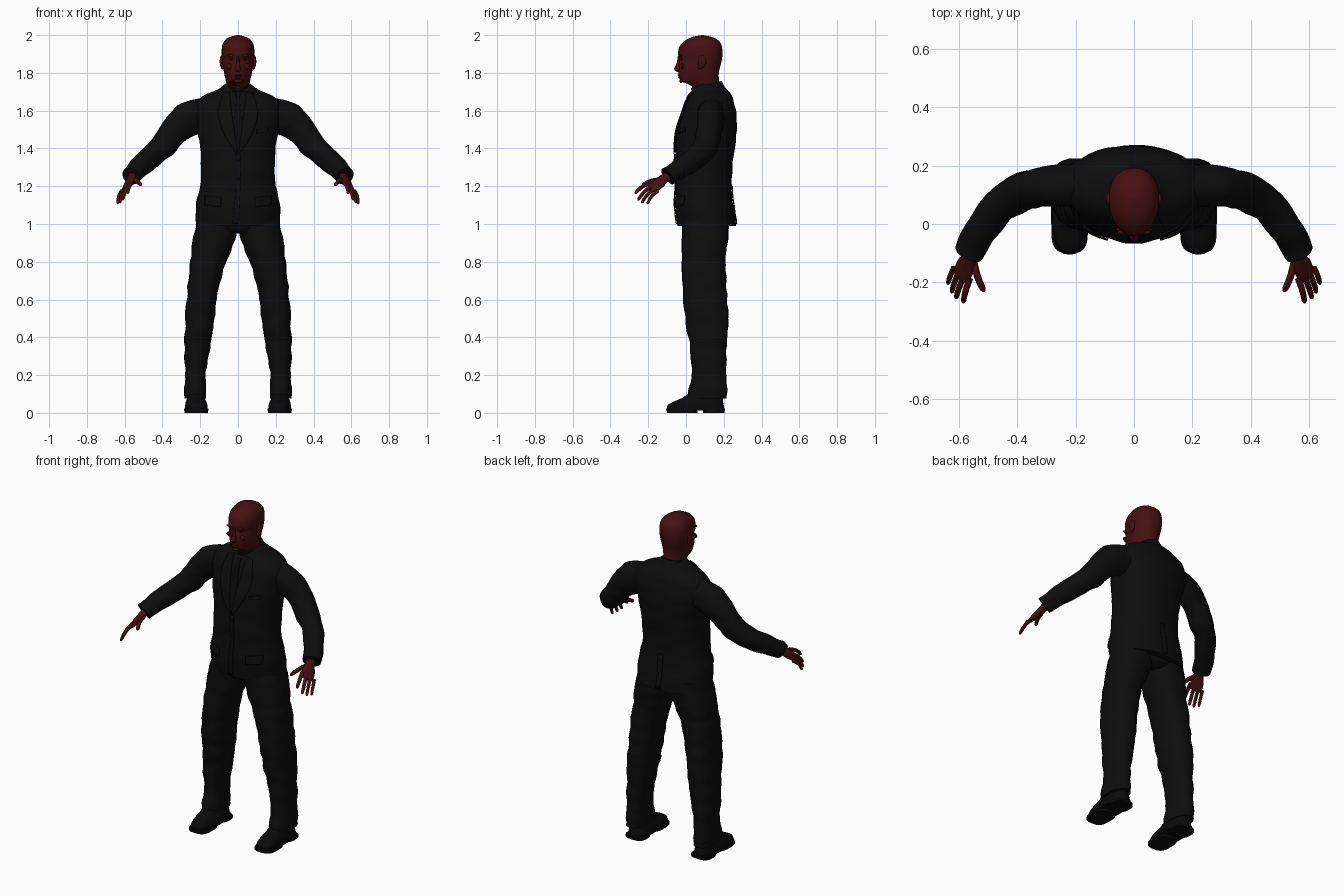
import bpy, bmesh, math
from mathutils import Vector, noise

cube = bpy.data.objects.get("Cube")
if cube:
    bpy.data.objects.remove(cube, do_unlink=True)


def material(name, r, g, b):
    m = bpy.data.materials.new(name)
    m.use_nodes = True
    m.diffuse_color = (r, g, b, 1)
    bsdf = m.node_tree.nodes["Principled BSDF"]
    bsdf.inputs["Base Color"].default_value = (r, g, b, 1)
    bsdf.inputs["Roughness"].default_value = 0.8
    return m


SKIN = material("dark red skin", .06, .005, .006)
EYE = material("dark eye", .012, .002, .002)
SUIT = material("black suit", .004, .004, .004)
SHOE = material("black leather", .003, .003, .003)


def finish(name, bm, mat, mirror=False, angle=50):
    bmesh.ops.recalc_face_normals(bm, faces=bm.faces)
    mesh = bpy.data.meshes.new(name)
    bm.to_mesh(mesh)
    bm.free()
    mesh.materials.append(mat)
    mesh.shade_smooth()
    mesh.set_sharp_from_angle(angle=math.radians(angle))
    obj = bpy.data.objects.new(name, mesh)
    bpy.context.collection.objects.link(obj)
    if mirror:
        obj.modifiers.new("Mirror", 'MIRROR').use_mirror_merge = False
    return obj


def smooth_rows(rows, steps):
    """Catmull-Rom interpolation of any rows of numbers."""
    out = []
    for i in range(len(rows) - 1):
        quad = [rows[max(i - 1, 0)], rows[i], rows[i + 1], rows[min(i + 2, len(rows) - 1)]]
        for k in range(steps):
            t = k / steps
            out.append([b + t / 2 * (c - a + t * (2*a - 5*b + 4*c - d + t * (3*(b - c) + d - a)))
                        for a, b, c, d in zip(*quad)])
    return out + [list(rows[-1])]


def loft(name, rows, mat, side=None, power=1, taper=0, fold=0, mirror=False,
         segs=32, steps=5):
    """Skin rings of (x, y, z, half width, half depth); level rings unless side is given."""
    rows = smooth_rows(rows, steps)
    bm = bmesh.new()
    rings = []
    for i, (x, y, z, a, b) in enumerate(rows):
        u, v = Vector((1, 0, 0)), Vector((0, 1, 0))
        if side:
            t = (Vector(rows[min(i + 1, len(rows) - 1)][:3]) - Vector(rows[max(i - 1, 0)][:3])).normalized()
            u = Vector(side)
            u = (u - t * u.dot(t)).normalized()
            v = t.cross(u)
        ring = []
        for k in range(segs):
            w = math.tau * k / segs
            c, s = math.cos(w), math.sin(w)
            px = math.copysign(abs(c) ** power, c) * (1 + taper * s) * max(a, .001)
            py = math.copysign(abs(s) ** power, s) * max(b, .001)
            p = Vector((x, y, z)) + u * px + v * py
            if fold:
                p += (u * c + v * s) * fold * noise.noise(Vector((p.x * 9, p.y * 9, p.z * 20)))
            ring.append(bm.verts.new(p))
        rings.append(ring)
    for lo, hi in zip(rings, rings[1:]):
        for k in range(segs):
            n = (k + 1) % segs
            bm.faces.new((lo[k], lo[n], hi[n], hi[k]))
    bm.faces.new(rings[0])
    bm.faces.new(rings[-1])
    return finish(name, bm, mat, mirror)


def box_rows(rows):
    """Rows of (z, x min, x max, y front, y back) as level rings."""
    return [((p + q) / 2, (f + r) / 2, z, (q - p) / 2, (r - f) / 2) for z, p, q, f, r in rows]


def even_rows(rows):
    return box_rows([(z, -w, w, f, r) for z, w, f, r in rows])


def ball(name, at, size, mat, mirror=False):
    bm = bmesh.new()
    bmesh.ops.create_uvsphere(bm, u_segments=20, v_segments=12, radius=1)
    for v in bm.verts:
        v.co = Vector(at) + Vector(size) * Vector((1, 1, 1)).dot((0, 0, 0)) + Vector(
            [c * s for c, s in zip(v.co, size)])
    return finish(name, bm, mat, mirror)


def surface_y(obj, x, z, facing=-1):
    hit, loc, _, _ = obj.ray_cast((x, facing, z), (0, -facing, 0))
    return loc.y if hit else None


def plate(name, left, right, lift, mat=SUIT, mirror=False, facing=-1):
    """Thin cloth strip between two (x, z) edges, laid on the jacket."""
    bm = bmesh.new()
    grid = []
    for (ax, az), (bx, bz) in zip(smooth_rows(left, 6), smooth_rows(right, 6)):
        row = []
        for k in range(7):
            x, z = ax + (bx - ax) * k / 6, az + (bz - az) * k / 6
            y = surface_y(jacket, x, z, facing)
            row.append(None if y is None else bm.verts.new((x, y + facing * lift, z)))
        grid.append(row)
    for lo, hi in zip(grid, grid[1:]):
        for k in range(6):
            quad = (lo[k], lo[k + 1], hi[k + 1], hi[k])
            if all(quad):
                bm.faces.new(quad)
    obj = finish(name, bm, mat, mirror)
    solid = obj.modifiers.new("Solidify", 'SOLIDIFY')
    solid.thickness = .006
    solid.offset = 0
    return obj


# Jacket body and sleeves
jacket = loft("jacket_body", even_rows([
    (.99, .222, -.045, .265), (1.1, .222, -.06, .25), (1.2, .2, -.055, .242),
    (1.3, .195, -.057, .245), (1.4, .2, -.055, .258), (1.5, .216, -.045, .268),
    (1.58, .232, -.02, .268), (1.64, .225, 0, .255), (1.68, .18, .02, .24),
    (1.71, .11, .035, .22), (1.74, .07, .05, .19)]),
    SUIT, power=.9, fold=.005, segs=48)
loft("sleeve", [
    (.15, .14, 1.585, .075, .08), (.25, .13, 1.56, .07, .094), (.33, .125, 1.5, .066, .078),
    (.4, .105, 1.41, .064, .068), (.47, .05, 1.35, .06, .062), (.53, -.03, 1.295, .053, .054),
    (.565, -.095, 1.25, .05, .05)],
    SUIT, side=(.4, 1, 0), fold=.008, mirror=True, steps=8)

# Trousers and seat
loft("trouser_leg", box_rows([
    (.075, .17, .284, .005, .218), (.2, .17, .28, .03, .213), (.35, .148, .281, .02, .216),
    (.5, .125, .278, -.005, .225), (.65, .105, .27, -.02, .214), (.8, .062, .255, -.022, .212),
    (.92, .015, .238, -.022, .222), (1.05, 0, .21, -.02, .23)]),
    SUIT, power=.85, fold=.008, mirror=True, steps=7)
loft("trouser_seat", even_rows([
    (.95, .09, .01, .19), (.98, .17, -.02, .225), (1.06, .2, -.03, .23)]), SUIT, power=.9)

# Shoes
loft("shoe_upper", box_rows([
    (.018, .16, .281, -.1, .203), (.04, .162, .28, -.098, .2), (.06, .168, .276, -.065, .196),
    (.08, .176, .27, -.02, .195), (.12, .18, .27, .04, .195)]), SHOE, power=.75, mirror=True)
loft("shoe_sole", box_rows([(.012, .156, .285, -.105, .206), (.024, .156, .285, -.105, .206)]),
     SHOE, power=.75, mirror=True, steps=1)
for part, front, back in (("heel", .09, .204), ("forefoot_sole", -.1, .06)):
    loft("shoe_" + part, box_rows([(0, .158, .283, front, back), (.014, .158, .283, front, back)]),
         SHOE, power=.65, mirror=True, steps=1)

# Head and neck
head = loft("head", even_rows([
    (1.66, .058, .05, .17), (1.72, .058, .035, .172), (1.742, .06, .008, .174),
    (1.758, .064, -.028, .174), (1.8, .073, -.04, .174), (1.845, .081, -.038, .184),
    (1.87, .083, -.034, .19), (1.9, .086, -.042, .193), (1.94, .084, -.034, .19),
    (1.97, .071, -.006, .174), (1.99, .044, .033, .138), (2, .004, .083, .09)]),
    SKIN, taper=.1, power=.93, segs=40)
bpy.context.view_layer.update()

# Face and ears
loft("nose", even_rows([
    (1.89, .007, -.043, 0), (1.85, .01, -.05, 0), (1.824, .015, -.063, 0),
    (1.812, .017, -.058, 0), (1.804, .01, -.045, 0)]), SKIN, segs=16)
for name, x, z, size, mat in (
        ("eye", .033, 1.874, (.014, .005, .006), EYE),
        ("brow", .034, 1.89, (.023, .008, .007), SKIN),
        ("cheek", .042, 1.835, (.02, .007, .016), SKIN)):
    ball(name, (x, surface_y(head, x, z) + .002, z), size, mat, mirror=True)
for name, z, tall in (("upper_lip", 1.788, .005), ("lower_lip", 1.777, .006), ("chin", 1.758, .012)):
    ball(name, (0, surface_y(head, 0, z) + .002, z), (.022, .009, tall), SKIN)
ball("ear", (.086, .085, 1.86), (.011, .021, .034), SKIN, mirror=True)
ball("ear_lobe", (.082, .075, 1.832), (.009, .011, .014), SKIN, mirror=True)

# Collars around the neck
loft("shirt_collar", [(0, .12, 1.66, .068, .078), (0, .1, 1.738, .063, .076)],
     SUIT, side=(1, 0, 0), steps=2)
loft("jacket_collar", [(0, .135, 1.65, .11, .1), (0, .125, 1.7, .085, .085), (0, .115, 1.735, .07, .078)],
     SUIT, side=(1, 0, 0), steps=4)

# Shirt front, tie, lapels, pockets and back vent
plate("shirt_front", [(-.05, 1.7), (-.004, 1.38)], [(.05, 1.7), (.004, 1.38)], .002)
plate("tie", [(-.014, 1.69), (-.01, 1.66), (-.022, 1.48), (-.003, 1.39)],
      [(.014, 1.69), (.01, 1.66), (.022, 1.48), (.003, 1.39)], .006, SHOE)
plate("lapel", [(.045, 1.7), (.034, 1.6), (.018, 1.48), (.002, 1.37)],
      [(.08, 1.69), (.105, 1.58), (.07, 1.47), (.006, 1.37)], .008, mirror=True)
plate("front_edge", [(-.012, 1.37), (-.012, 1.18), (-.03, 1)],
      [(.012, 1.37), (.012, 1.18), (.0, 1)], .004)
plate("pocket_flap", [(.09, 1.14), (.09, 1.09)], [(.175, 1.15), (.175, 1.1)], .005, mirror=True)
plate("breast_pocket", [(.1, 1.5), (.1, 1.48)], [(.16, 1.51), (.16, 1.49)], .004)
plate("back_vent", [(-.015, 1.2), (-.015, 1)], [(.015, 1.2), (.015, 1)], .004, facing=1)
for z in (1.34, 1.24):
    ball("button", (0, surface_y(jacket, 0, z) - .007, z), (.008, .004, .008), SHOE)

# Hands
across = (.05, .035, -.04)
loft("palm", [(.555, -.07, 1.265, .028, .024), (.563, -.115, 1.24, .028, .022),
              (.577, -.145, 1.216, .038, .018), (.592, -.178, 1.19, .036, .014),
              (.595, -.186, 1.184, .026, .008)], SKIN, side=across, mirror=True, segs=20)


def finger(name, base, tip, radius):
    base, tip = Vector(base), Vector(tip)
    bend = Vector((.004, -.004, .008))
    rows = []
    for t, size in ((0, 1), (.35, .95), (.65, .9), (.92, .75), (1, .2)):
        rows.append((*(base.lerp(tip, t) + bend * math.sin(t * math.pi)), radius * size, radius * size))
    loft(name, rows, SKIN, side=across, mirror=True, segs=12, steps=3)


tips = {"index": (.585, -.27, 1.16), "middle": (.61, -.255, 1.125),
        "ring": (.625, -.235, 1.11), "little": (.637, -.205, 1.105)}
for i, (label, tip) in enumerate(tips.items()):
    knuckle = Vector((.59, -.168, 1.196)) + Vector(across) * (i - 1.5) * .36
    finger(label + "_finger", knuckle, tip, .0115 - .0006 * i)
finger("thumb", (.55, -.125, 1.235), (.513, -.232, 1.205), .013)
